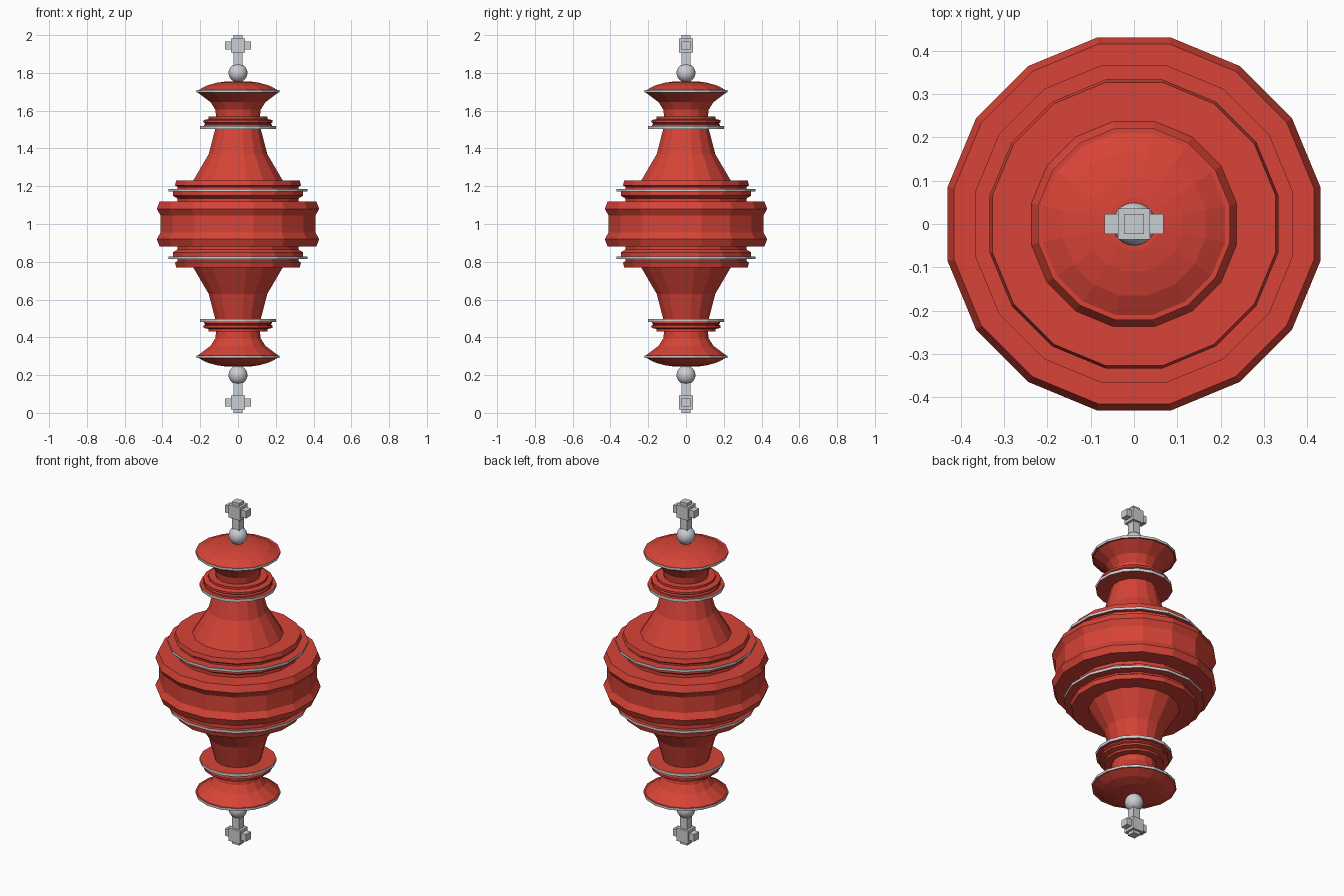
import bpy, bmesh
from math import pi, cos, sin

SIDES = 16

if "Cube" in bpy.data.objects:
    bpy.data.objects.remove(bpy.data.objects["Cube"])


def material(name, rgb):
    m = bpy.data.materials.new(name)
    m.use_nodes = True
    m.diffuse_color = (*rgb, 1)
    m.node_tree.nodes["Principled BSDF"].inputs["Base Color"].default_value = (*rgb, 1)
    return m


red = material("red", (0.68, 0.057, 0.038))
silver = material("silver", (0.60, 0.62, 0.64))


def finish(name, bm, mats):
    bmesh.ops.recalc_face_normals(bm, faces=bm.faces)
    me = bpy.data.meshes.new(name)
    bm.to_mesh(me)
    bm.free()
    for m in mats:
        me.materials.append(m)
    ob = bpy.data.objects.new(name, me)
    bpy.context.collection.objects.link(ob)
    return ob


def lathe(name, profile, flip=1, rim=False):
    """Closed faceted solid; profile is (flat-side radius, height above middle)."""
    bm = bmesh.new()
    loops = []
    for r, h in profile:
        big = r / cos(pi / SIDES)
        angles = [(i + 0.5) * 2 * pi / SIDES for i in range(SIDES)]
        loops.append([bm.verts.new((big * cos(a), big * sin(a), 1 + flip * h)) for a in angles])
    for low, high in zip(loops, loops[1:]):
        for i in range(SIDES):
            j = (i + 1) % SIDES
            f = bm.faces.new((low[i], low[j], high[j], high[i]))
            f.material_index = int(rim)
    bm.faces.new(loops[0])
    bm.faces.new(loops[-1])
    return finish(name, bm, [red, silver])


def box(name, size, z):
    bm = bmesh.new()
    bmesh.ops.create_cube(bm, size=1)
    for v in bm.verts:
        v.co = (v.co.x * size[0], v.co.y * size[1], v.co.z * size[2] + z)
    return finish(name, bm, [silver])


# Turned red parts of one half, heights measured from the middle
red_parts = {
    "tier": [(.32, .11), (.32, .135), (.345, .15), (.345, .172)],
    "tier_lip": [(.32, .185), (.32, .195), (.333, .205), (.327, .23)],
    "shoulder": [(.237, .23), (.155, .37), (.12, .505)],
    "collar": [(.18, .518), (.18, .527), (.172, .532), (.182, .538), (.182, .55), (.155, .556), (.155, .568)],
    "spool": [(.115, .56), (.12, .605), (.145, .645), (.215, .697)],
    "cap": [(.212, .708), (.165, .733), (.11, .748), (.06, .755)],
}
# Thin plates whose edge is silver: radius, bottom, top
rims = {"tier_rim": (.367, .171, .186), "collar_rim": (.2, .502, .519), "cap_rim": (.221, .695, .709)}

# Central drum
upper = [(.41, .045), (.43, .08), (.415, .118)]
lathe("drum", [(r, -h) for r, h in reversed(upper)] + upper)

for side, flip in (("upper", 1), ("lower", -1)):
    for part, profile in red_parts.items():
        lathe(f"{side}_{part}", profile, flip)
    for part, (r, bottom, top) in rims.items():
        lathe(f"{side}_{part}", [(r, bottom), (r, top)], flip, rim=True)

    # Ball at the end of the body
    bm = bmesh.new()
    bmesh.ops.create_uvsphere(bm, u_segments=24, v_segments=14, radius=.05)
    bmesh.ops.translate(bm, verts=bm.verts, vec=(0, 0, 1 + flip * .8))
    for f in bm.faces:
        f.smooth = True
    finish(f"{side}_ball", bm, [silver])

    # Post with a block and cross arm
    box(f"{side}_post", (.046, .046, .2), 1 + flip * .9)
    box(f"{side}_block", (.074, .072, .075), 1 + flip * .945)
    box(f"{side}_arm", (.136, .046, .042), 1 + flip * .945)
